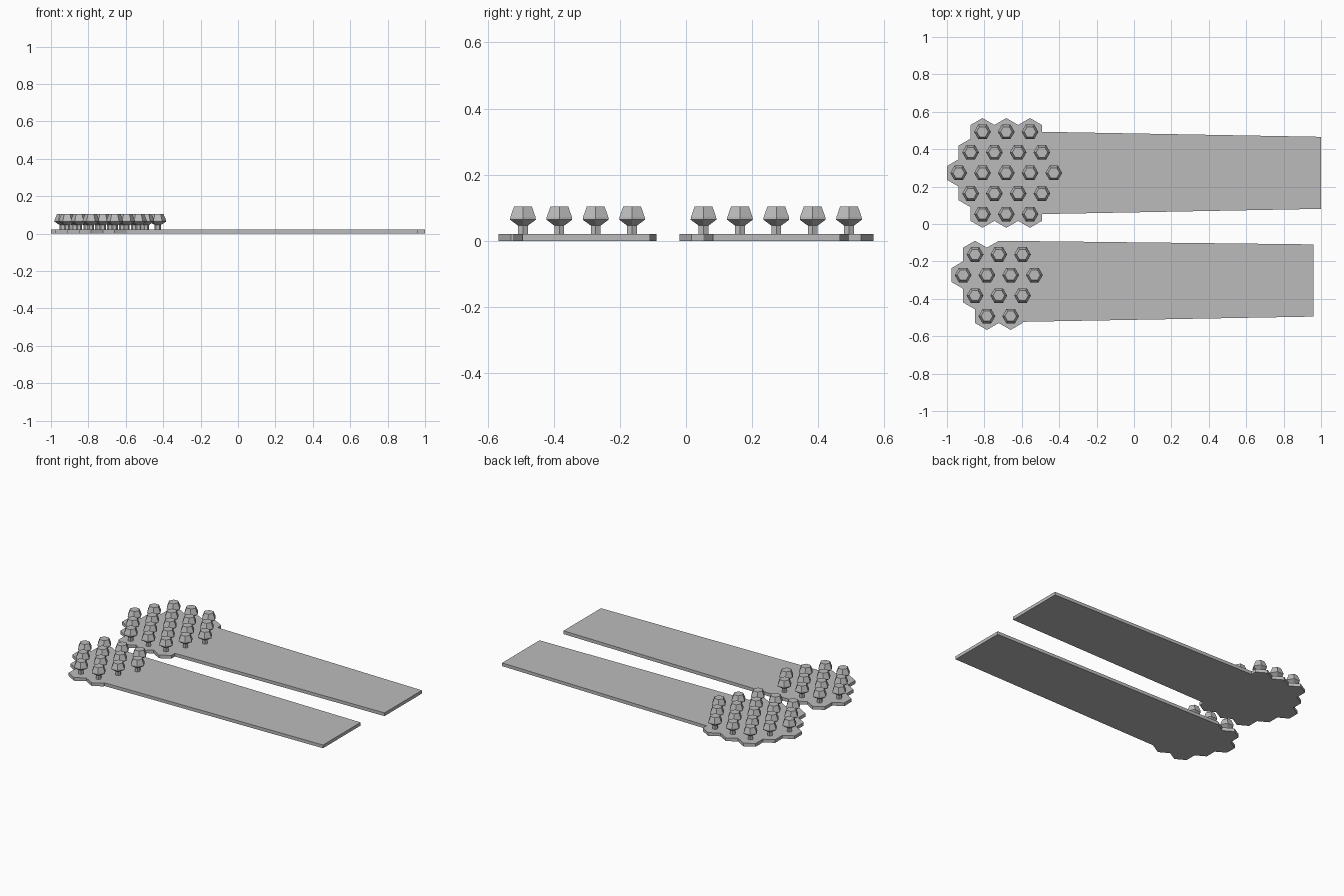
import bpy, bmesh, math

if "Cube" in bpy.data.objects:
    bpy.data.objects.remove(bpy.data.objects["Cube"])

PITCH = 0.127                        # spacing of hexagonal cells
CELL_R = PITCH / math.sqrt(3)        # cell corner radius
ROW = CELL_R * 1.5                   # spacing of rows
THICK = 0.021

grey = bpy.data.materials.new("plain grey")
grey.diffuse_color = (0.5, 0.5, 0.5, 1)
grey.use_nodes = True
grey.node_tree.nodes["Principled BSDF"].inputs["Base Color"].default_value = grey.diffuse_color


def finish(bm, name):
    bmesh.ops.recalc_face_normals(bm, faces=bm.faces)
    mesh = bpy.data.meshes.new(name)
    bm.to_mesh(mesh)
    bm.free()
    mesh.materials.append(grey)
    bpy.context.collection.objects.link(bpy.data.objects.new(name, mesh))


def hexagon(x, y, z, r, turn=0.0):
    return [(x + r * math.cos(turn + k * math.pi / 3),
             y + r * math.sin(turn + k * math.pi / 3), z) for k in range(6)]


def cell_centres(cx, top_y, counts):
    return [(cx + (i - (n - 1) / 2) * PITCH, top_y - r * ROW)
            for r, n in enumerate(counts) for i in range(n)]


def plate(name, centres, strip):
    """Honeycomb outline whose right side runs into a tapered strip.
    strip: corners low start, low end, high end, high start."""
    bm = bmesh.new()
    for x, y in centres:
        bm.faces.new([bm.verts.new(p) for p in hexagon(x, y, 0, CELL_R, math.pi / 6)])
    bmesh.ops.remove_doubles(bm, verts=bm.verts, dist=0.002)
    bmesh.ops.dissolve_faces(bm, faces=bm.faces)
    bm.faces.ensure_lookup_table()
    loop = [(v.co.x, v.co.y) for v in bm.faces[0].verts]
    bm.free()
    if sum(a[0] * b[1] - b[0] * a[1] for a, b in zip(loop, loop[1:] + loop[:1])) < 0:
        loop.reverse()
    (x0, y0), _, _, (x1, y1) = strip

    def covered(p):
        line_x = x0 + (x1 - x0) * (p[1] - y0) / (y1 - y0)
        return y0 < p[1] < y1 + 0.001 and p[0] > line_x - 0.01

    # swap the covered run of corners for the strip corners
    n = len(loop)
    s = next(i for i in range(n) if covered(loop[i - 1]) and not covered(loop[i]))
    outline = [p for p in loop[s:] + loop[:s] if not covered(p)] + strip
    bm = bmesh.new()
    base = bm.faces.new([bm.verts.new((x, y, 0)) for x, y in outline])
    top = bmesh.ops.extrude_face_region(bm, geom=[base], use_keep_orig=True)["geom"]
    for v in top:
        if isinstance(v, bmesh.types.BMVert):
            v.co.z = THICK
    finish(bm, name)


def knobs(name, centres):
    """Six-sided stems with faceted heads, one on each cell."""
    profile = [(0.017, THICK - 0.003), (0.017, 0.046), (0.045, 0.064), (0.044, 0.072), (0.031, 0.104)]
    bm = bmesh.new()
    for x, y in centres:
        rings = [[bm.verts.new(p) for p in hexagon(x, y, z, r)] for r, z in profile]
        bm.faces.new(rings[0][::-1])
        bm.faces.new(rings[-1])
        for a, b in zip(rings, rings[1:]):
            for k in range(6):
                j = (k + 1) % 6
                bm.faces.new((a[k], a[j], b[j], b[k]))
    finish(bm, name)


# larger rear piece: five rows of cells
rear = cell_centres(-0.683, 0.493, (3, 4, 5, 4, 3))
plate("rear_plate", rear,
      [(-0.4925, 0.053), (1.0, 0.081), (1.0, 0.466), (-0.4925, 0.493)])
knobs("rear_knobs", rear)

# smaller front piece: four rows of cells
front = cell_centres(-0.723, -0.163, (3, 4, 3, 2))
plate("front_plate", front,
      [(-0.596, -0.523), (0.96, -0.495), (0.96, -0.109), (-0.723, -0.0897)])
knobs("front_knobs", front)
